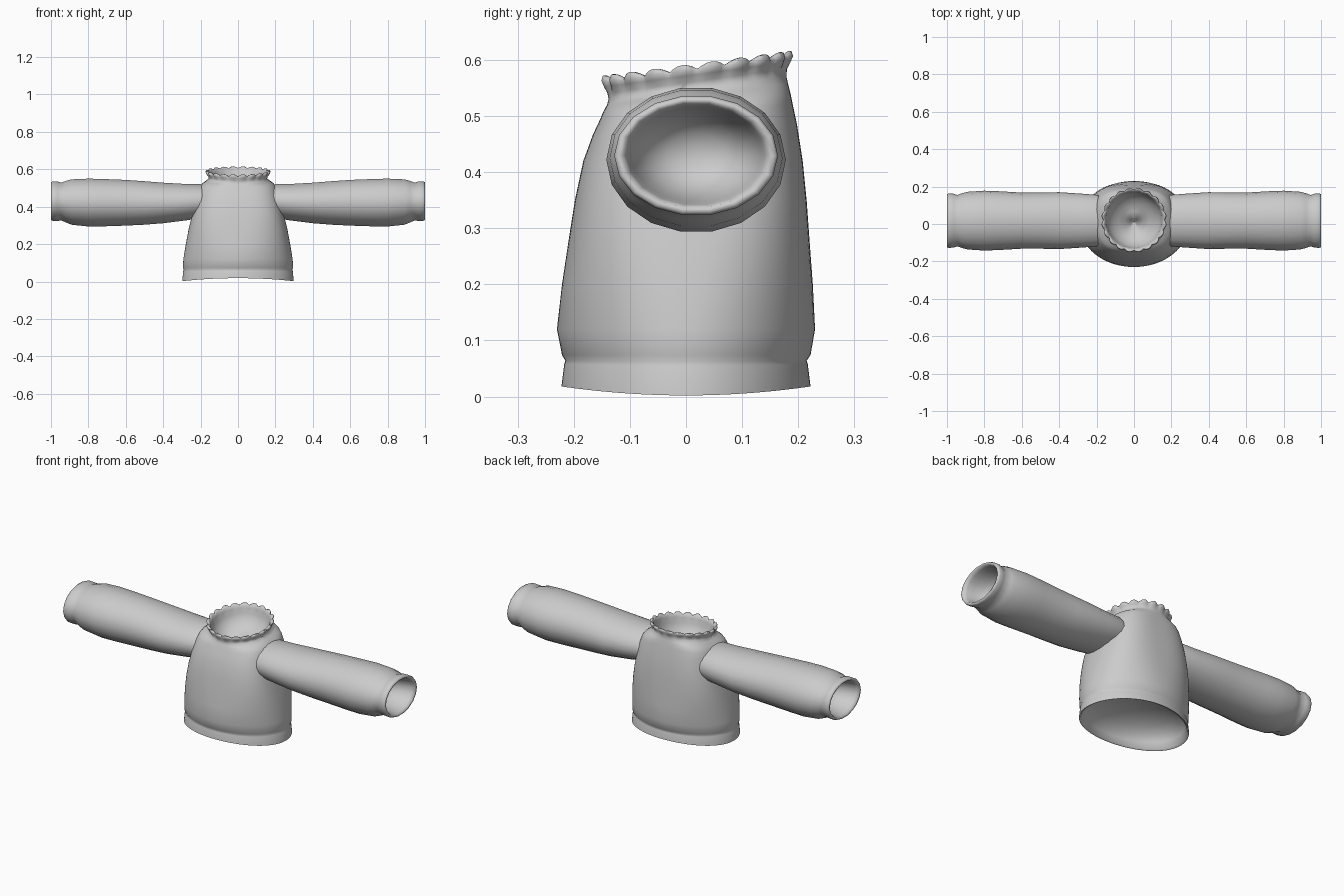
import bpy, bmesh, math

if "Cube" in bpy.data.objects:
    bpy.data.objects.remove(bpy.data.objects["Cube"])

grey = bpy.data.materials.new("grey_knit")
grey.diffuse_color = (0.6, 0.6, 0.6, 1)
grey.use_nodes = True
grey.node_tree.nodes["Principled BSDF"].inputs["Base Color"].default_value = grey.diffuse_color


def loft(name, rings, angle):
    """Skin equal-length point rings into one smooth closed surface."""
    bm = bmesh.new()
    loops = [[bm.verts.new(p) for p in ring] for ring in rings]
    n = len(loops[0])
    for a, b in zip(loops, loops[1:]):
        for i in range(n):
            j = (i + 1) % n
            bm.faces.new((a[i], a[j], b[j], b[i]))
    for end in (loops[0], loops[-1]):
        bm.faces.new(end)
    bmesh.ops.recalc_face_normals(bm, faces=bm.faces)
    mesh = bpy.data.meshes.new(name)
    bm.to_mesh(mesh)
    bm.free()
    mesh.materials.append(grey)
    obj = bpy.data.objects.new(name, mesh)
    bpy.context.collection.objects.link(obj)
    bpy.ops.object.select_all(action='DESELECT')
    bpy.context.view_layer.objects.active = obj
    obj.select_set(True)
    bpy.ops.object.shade_smooth_by_angle(angle=math.radians(angle))


def bowl(depth, steps=7):
    """(offset, scale) pairs of a rounded hollow, from its rim to its bottom."""
    for k in range(steps):
        t = math.pi / 2 * k / (steps - 0.7)
        yield depth * math.sin(t), math.cos(t)


def body_ring(z, rx, front, back, bump=0.0, lift=0.0, n=120):
    """Oval ring: hem droops at the sides, chest is boxier, neck tilts, collar scallops."""
    tilt = 0.022 * min(1, max(0, (z - 0.42) / 0.14))
    droop = 0.016 * min(1, max(0, 1 - (z - 0.019) / 0.05))
    boxy = min(1, max(0, (z - 0.12) / 0.25)) * min(1, max(0, (0.555 - z) / 0.03))
    power = 2 / (2 + 0.9 * boxy)
    pts = []
    for i in range(n):
        a = 2 * math.pi * i / n
        c, s = math.cos(a), math.sin(a)
        lobe = abs(math.sin(a * 10)) - 1
        k = 1 + bump * lobe
        x = math.copysign(abs(c) ** power, c) * k
        y = math.copysign(abs(s) ** power, s) * k
        pts.append((rx * x, (back - front) / 2 + (back + front) / 2 * y,
                    z + tilt * s - droop * c * c + lift * lobe))
    return pts


# Torso: hem band, tapered body, shoulders, neck
torso = [
    (.018, .298, .222, .222), (.058, .293, .217, .217), (.064, .290, .215, .215),
    (.074, .295, .221, .222), (.12, .292, .230, .230), (.20, .279, .221, .226),
    (.28, .264, .209, .220), (.35, .247, .198, .215), (.42, .230, .183, .208),
    (.475, .215, .166, .198), (.508, .203, .153, .190), (.525, .189, .147, .186),
    (.538, .170, .141, .182), (.550, .156, .138, .179),
]
# Scalloped collar
collar = [
    (.562, .159, .141, .181, .01), (.574, .169, .148, .188, .04),
    (.585, .175, .153, .193, .06, .004), (.594, .172, .150, .190, .06, .010),
    (.594, .165, .143, .184, .05, .010), (.584, .157, .135, .177, .03, .005),
]
rings = [body_ring(.022 + d, .288 * s, .212 * s, .212 * s) for d, s in bowl(.12)][::-1]
rings += [body_ring(*r) for r in torso + collar]
# Neck hollow follows the tilt of the collar
rings += [[(x * s, .021 + (y - .021) * s, z - d)
           for x, y, z in body_ring(.570, .150, .129, .171)] for d, s in bowl(.12)]
loft("sweater_body", rings, 65)

# Sleeve sections: x, half depth in y, z low, z high
sections = [
    (.165, .130, .345, .515), (.20, .138, .338, .522), (.28, .144, .325, .523),
    (.40, .152, .310, .530), (.50, .150, .302, .538), (.60, .150, .297, .545),
    (.72, .157, .293, .550), (.80, .160, .292, .552), (.89, .154, .302, .548),
    (.92, .146, .314, .540), (.945, .137, .325, .530), (.965, .144, .322, .537),
    (.99, .146, .322, .537), (1.0, .142, .327, .532),
]
# Cuff hollow: depth from the end, scale
hollow = [(.002, .92), (.02, .87), (.05, .82), (.09, .74), (.13, .58), (.15, .38), (.16, .15)]


def sleeve_ring(x, ry, z0, z1, n=18):
    turns = [2 * math.pi * i / n for i in range(n)]
    return [(x, .018 + ry * math.cos(a), (z0 + z1) / 2 + (z1 - z0) / 2 * math.sin(a))
            for a in turns]


# Sleeves with hollow cuffs, mirrored across x
for label, side in (("right", 1), ("left", -1)):
    rings = [sleeve_ring(*s) for s in sections]
    rings += [sleeve_ring(1 - d, .142 * s, .43 - .1025 * s, .43 + .1025 * s)
              for d, s in hollow]
    loft(label + "_sleeve", [[(side * x, y, z) for x, y, z in r] for r in rings], 80)
